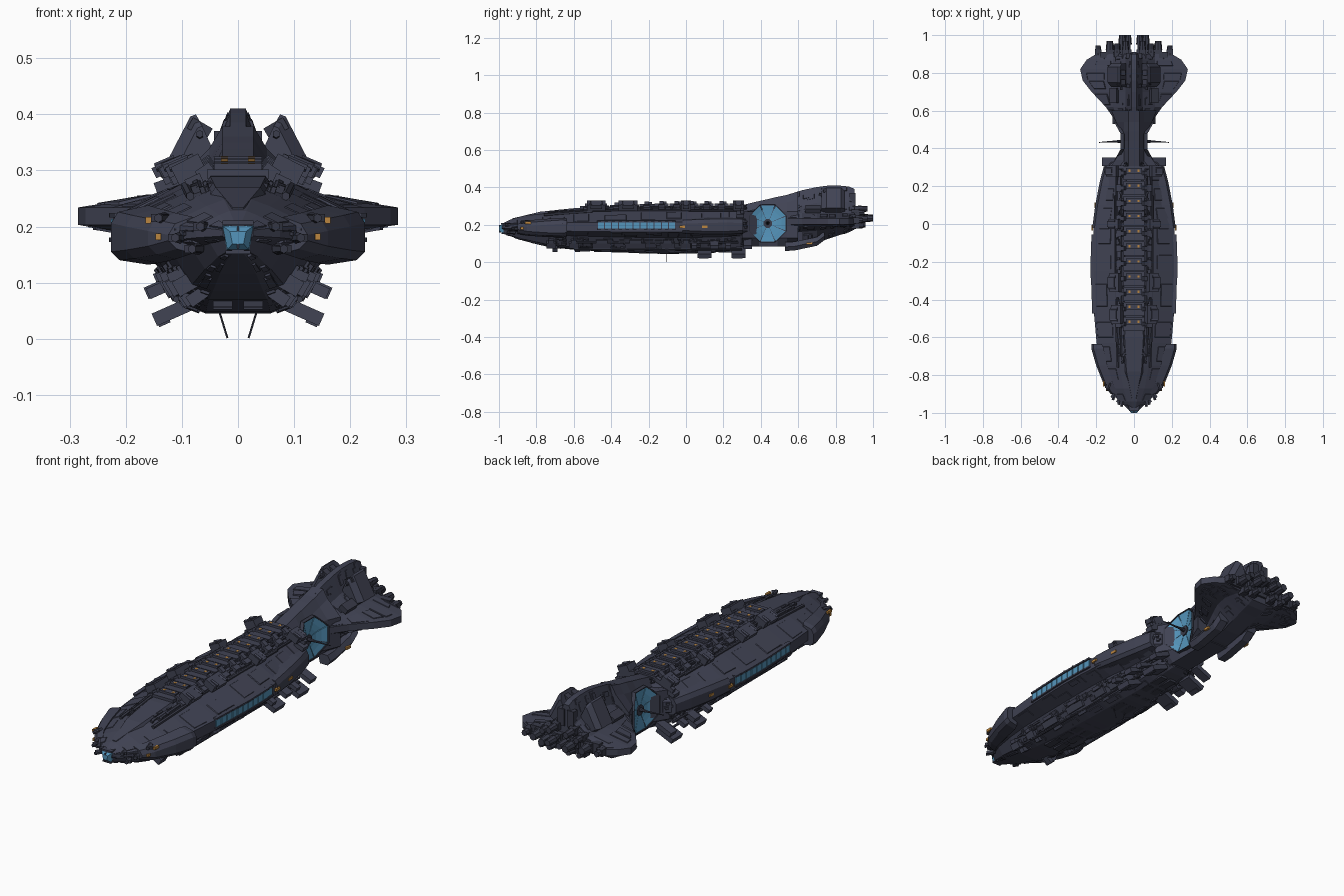
import bpy, bmesh, math, random
from mathutils import Vector as V, Matrix as M

if "Cube" in bpy.data.objects:
    bpy.data.objects.remove(bpy.data.objects["Cube"])

random.seed(7)

def material(name, c):
    m = bpy.data.materials.new(name)
    m.diffuse_color = (*c, 1)
    m.use_nodes = True
    m.node_tree.nodes["Principled BSDF"].inputs["Base Color"].default_value = m.diffuse_color
    return m

SLATE = material("slate_hull", (0.052, 0.056, 0.088))
DARK = material("dark_machinery", (0.040, 0.043, 0.066))
GLASS = material("blue_glass", (0.09, 0.30, 0.50))
AMBER = material("amber_light", (0.50, 0.24, 0.05))

def finish(name, bm, mat, mirror=True):
    if mirror:
        g = bmesh.ops.duplicate(bm, geom=bm.verts[:] + bm.edges[:] + bm.faces[:])["geom"]
        for v in g:
            if isinstance(v, bmesh.types.BMVert):
                v.co.x *= -1
    bmesh.ops.recalc_face_normals(bm, faces=bm.faces[:])
    me = bpy.data.meshes.new(name)
    bm.to_mesh(me)
    bm.free()
    me.materials.append(mat)
    ob = bpy.data.objects.new(name, me)
    bpy.context.collection.objects.link(ob)
    return ob

def box(bm, c, s, ry=0, rz=0):
    mat = M.Translation(c) @ M.Rotation(math.radians(rz), 4, 'Z') @ M.Rotation(math.radians(ry), 4, 'Y') @ M.Diagonal((*s, 1))
    bmesh.ops.create_cube(bm, size=1, matrix=mat)

def rod(bm, a, b, r1, r2=None, n=8):
    a, b = V(a), V(b)
    q = (b - a).to_track_quat('Z', 'Y').to_matrix().to_4x4()
    bmesh.ops.create_cone(bm, cap_ends=True, segments=n, radius1=r1, radius2=r1 if r2 is None else r2,
                          depth=(b - a).length, matrix=M.Translation((a + b) / 2) @ q)

def loft(bm, rings):
    rows = [[bm.verts.new(p) for p in r] for r in rings]
    n, faces = len(rows[0]), []
    for r, s in zip(rows, rows[1:]):
        for j in range(n):
            k = (j + 1) % n
            faces.append(bm.faces.new((r[j], r[k], s[k], s[j])))
    bm.faces.new(rows[0])
    bm.faces.new(rows[-1])
    return faces

def hull_shell(name, sections, panel=0.004):
    """Loft mirrored half sections, recess each panel, return right-hand strips of quads."""
    rings = [[V((x, y, z)) for x, z in h] + [V((-x, y, z)) for x, z in reversed(h)] for y, h in sections]
    bm = bmesh.new()
    faces = loft(bm, rings)
    bmesh.ops.inset_individual(bm, faces=faces, thickness=panel, depth=-0.002)
    finish(name, bm, SLATE, False)
    return [[(r[j], r[j + 1], s[j + 1], s[j]) for r, s in zip(rings, rings[1:])]
            for j in range(len(sections[0][1]) - 1)]

def plates(bm, quads, count, size, hmax):
    """Raised plates scattered over quads."""
    for a, b, c, d in quads:
        n = (c - a).cross(d - b).normalized()
        mid = (a + b + c + d) / 4
        if n.dot(mid - V((0, mid.y, 0.19))) < 0:
            n = -n
        P = lambda u, v: a.lerp(b, u).lerp(d.lerp(c, u), v)
        for _ in range(count):
            su, sv = random.uniform(*size), random.uniform(*size)
            u, v = random.uniform(0.04, 0.96 - su), random.uniform(0.04, 0.96 - sv)
            h = random.uniform(0.3, 1) * hmax
            base = [P(u, v), P(u + su, v), P(u + su, v + sv), P(u, v + sv)]
            m = sum(base, V()) / 4
            loft(bm, [[p - n * 0.004 for p in base], [p.lerp(m, 0.1) + n * h for p in base]])

# Main hull: y, half width, top, bottom
HULL = [(-.985, .027, .205, .155), (-.94, .075, .228, .14), (-.87, .125, .248, .115), (-.75, .172, .268, .085),
        (-.63, .198, .28, .07), (-.46, .213, .29, .058), (-.25, .222, .298, .048),
        (-.12, .22, .3, .045), (0, .212, .3, .046), (.1, .187, .3, .05), (.2, .172, .3, .057),
        (.29, .155, .3, .068), (.33, .11, .3, .08)]

def hull_section(w, zt, zb):
    up, dn = zt - .19, .19 - zb
    return [(.2 * w, zt), (.45 * w, zt - .2 * up), (w, .19 + .24 * up), (w, .19 - .2 * dn),
            (.66 * w, .19 - .4 * dn), (.47 * w, zb + .12 * dn), (.26 * w, zb)]

def hull_width(y):
    for a, b in zip(HULL, HULL[1:]):
        if a[0] <= y <= b[0]:
            return a[1] + (b[1] - a[1]) * (y - a[0]) / (b[0] - a[0])

strips = hull_shell("main_hull", [(y, hull_section(w, t, b)) for y, w, t, b in HULL])

# Concave waist behind the hull
WAIST = [(.3, .125, .305), (.34, .1, .315), (.39, .068, .327), (.44, .056, .338), (.49, .068, .35), (.54, .095, .36), (.6, .12, .378)]
hull_shell("waist", [(y, [(.028, t), (min(.052, w * .85), t - .04), (w, .27), (w, .13), (.05, .085)]) for y, w, t in WAIST], .003)

# Fan-shaped tail
TAIL = [(.54, .094, .36, .085), (.62, .15, .385, .09), (.7, .225, .402, .105), (.76, .272, .41, .125),
        (.82, .285, .41, .145), (.87, .25, .405, .16), (.9, .2, .392, .175)]
tail = hull_shell("tail", [(y, [(.014, t), (.045, t - .085), (min(.11, .8 * w), .262), (w, .234), (w, .203),
                                (.5 * w, .203 - .35 * (.203 - b)), (.045, b)]) for y, w, t, b in TAIL])

# Large armour plates on the smooth surfaces, machinery on shoulders and belly
bm = bmesh.new()
plates(bm, strips[1] + tail[2], 1, (.5, .8), .005)
plates(bm, strips[3] + strips[5], 2, (.3, .6), .005)
plates(bm, tail[0] + tail[1] + tail[4] + tail[5], 2, (.25, .55), .005)
finish("armour_plates", bm, SLATE)
bm = bmesh.new()
plates(bm, strips[4][3:], 9, (.08, .3), .013)
plates(bm, strips[0][3:], 9, (.08, .3), .014)
plates(bm, strips[2][1:4] + strips[2][8:], 5, (.1, .3), .008)
finish("surface_machinery", bm, DARK)

# Cheek armour beside the nose and overlapping rear side armour
def side_armour(name, rows):
    bm = bmesh.new()
    loft(bm, [[V(p) for p in ((x0, y, z1 + .012), (x1 - .012, y, z1), (x1, y, z1 - .02), (x1, y, z0 + .015),
                              (x1 - .015, y, z0), (x0, y, z0 - .008))] for y, x0, x1, z0, z1 in rows])
    finish(name, bm, SLATE)

side_armour("cheek_armour", [(-.9, .08, .124, .16, .205), (-.85, .11, .16, .15, .212), (-.75, .14, .2, .143, .22),
                             (-.66, .16, .226, .14, .226), (-.635, .17, .226, .145, .222)])
side_armour("rear_side_armour", [(-.02, .15, .221, .155, .225), (.1, .14, .205, .15, .23), (.22, .12, .182, .15, .232), (.305, .1, .16, .155, .23)])

# Nose cockpit glass with frame
bm = bmesh.new()
loft(bm, [[V((x * k, y, .18 + z * k)) for x, z in ((-.026, .02), (.026, .02), (.018, -.02), (-.018, -.02))]
          for y, k in ((-.975, 1.1), (-.986, 1.05), (-1, .55))])
finish("cockpit_glass", bm, GLASS, False)
bm = bmesh.new()
box(bm, (0, -.992, .18), (.003, .016, .04))
box(bm, (0, -.975, .207), (.055, .03, .008))
box(bm, (0, -.975, .154), (.045, .025, .006))
finish("cockpit_frame", bm, SLATE, False)

# Nose sensor pods on short stalks
bm = bmesh.new()
for x, y, z in ((.055, -.955, .2), (.1, -.92, .18), (.13, -.87, .215), (.07, -.945, .16)):
    rod(bm, (x, y + .03, z), (x + .012, y - .012, z), .011, .008, 6)
    box(bm, (x + .01, y + .01, z), (.02, .025, .014), 0, 30)
finish("nose_sensors", bm, DARK)

# Long side window strip and its frame
bm, fr = bmesh.new(), bmesh.new()
for i in range(11):
    y = -.455 + i * .038
    box(bm, (hull_width(y), y, .197), (.01, .033, .032))
    box(fr, (hull_width(y) - .001, y, .22), (.018, .04, .008))
    box(fr, (hull_width(y) - .001, y, .176), (.018, .04, .008))
finish("side_windows", bm, GLASS)
finish("side_window_frames", fr, SLATE)

# Spine deck with ribs and lamps
bm, lamps = bmesh.new(), bmesh.new()
for i in range(11):
    y = -.53 + i * .08
    z = .294 + .013 * min(1, (y + .53) / .4)
    box(bm, (0, y, z), (.11, .075, .016))
    box(bm, (0, y + .012, z + .008), (.085, .03, .02))
    for s in (-1, 1):
        box(bm, (s * .056, y, z), (.03, .022, .03), s * 35)
        box(bm, (s * .078, y, z - .014), (.03, .036, .02), s * 25)
        box(lamps, (s * .024, y + .012, z + .017), (.012, .012, .004))
finish("spine_ribs", bm, SLATE, False)
finish("spine_lamps", lamps, AMBER, False)

# Sloping foredeck in front of the spine, with side rails
bm = bmesh.new()
loft(bm, [[V((x * w, y, z)) for x, z in ((-1, z0), (-.8, z1), (.8, z1), (1, z0))]
          for y, w, z0, z1 in ((-.93, .012, .222, .234), (-.78, .05, .255, .27), (-.6, .062, .27, .289), (-.56, .06, .275, .29))])
finish("foredeck", bm, SLATE, False)

# Pipes along the shoulders
bm = bmesh.new()
for x, z, y0, y1 in ((.07, .291, -.5, .3), (.092, .277, -.5, .3), (.1, .277, -.3, .15), (.11, .07, -.6, .3), (.125, .105, -.6, .28)):
    rod(bm, (x, y0, z), (x, y1, z), .006, n=6)
rod(bm, (.085, -.76, .254), (.094, -.5, .272), .008, n=6)
rod(bm, (.07, -.7, .264), (.075, -.5, .28), .008, n=6)
finish("shoulder_pipes", bm, DARK)

# Tilted turret pods on the shoulders
bm = bmesh.new()
for y, l, x in ((-.48, .1, .088), (-.31, .1, .098), (0, .055, .1), (.28, .06, .112)):
    box(bm, (x, y, .302), (.055, l, .035), 27)
    box(bm, (x + .02, y, .304), (.04, l * .6, .02), 27)
    for k in (-.3, .3):
        rod(bm, (x, y + k * l, .32), (x + .035, y + k * l, .305), .008, n=6)
box(bm, (.1, .3, .285), (.1, .018, .02), 20)
box(bm, (.13, .29, .255), (.05, .04, .02), 20)
finish("shoulder_turrets", bm, SLATE)

# Radiator blocks hanging out from the belly
bm = bmesh.new()
for y, l in ((.1, .075), (.28, .075)):
    box(bm, (.108, y, .052), (.09, l, .024), 24)
    box(bm, (.135, y - .005, .036), (.022, l * .7, .024), 24)
    box(bm, (.125, y + .05, .098), (.085, l * .6, .022), 24)
    box(bm, (.128, y - .055, .094), (.07, .03, .02), 24)
for y, l in ((-.72, .05), (-.6, .05), (-.45, .1), (-.27, .11), (-.1, .08), (.0, .05)):
    k = hull_width(y) / .22
    box(bm, (.11 * k, y, .1), (.05, l, .03), 30)
    box(bm, (.125 * k, y, .118), (.05, l * .6, .016), 24)
    box(bm, (.09 * k, y + .02, .075), (.035, l * .5, .022), 35)
finish("belly_radiators", bm, SLATE)

# Belly keel halves and thin whip antennas
bm = bmesh.new()
for i in range(9):
    box(bm, (.027, -.55 + i * .095, .053 + .0025 * abs(i - 5)), (.035, .075, .016))
finish("keel_blocks", bm, DARK)
bm = bmesh.new()
rod(bm, (.037, -.105, .06), (.019, -.105, .001), .002, n=5)
rod(bm, (.05, .437, .21), (.1, .437, .21), .012, .005)
rod(bm, (.1, .437, .21), (.185, .432, .214), .005, .002)
finish("antennas", bm, DARK)

# Concave round side windows following the waist, split in wedges
def dish(r, a, lift):
    y, z = r * math.cos(a), r * math.sin(a)
    return V((.057 + 4 * y * y + lift, .437 + y, .207 + z))

def dish_ring(bm, r0, r1, gap, t, n=8):
    for i in range(n):
        a, b = (math.tau * (i + .5 + k) / n + s * gap for k, s in ((0, 1), (1, -1)))
        for k in range(3):
            p, q = r0 + (r1 - r0) * k / 3, r0 + (r1 - r0) * (k + 1) / 3
            loft(bm, [[dish(p, a, l), dish(q, a, l), dish(q, b, l), dish(p, b, l)] for l in (-.012, t)])

bm = bmesh.new()
dish_ring(bm, .025, .104, .02, .004)
finish("round_windows", bm, GLASS)
bm = bmesh.new()
dish_ring(bm, .104, .109, 0, .007)
dish_ring(bm, .004, .025, 0, .009)
finish("round_window_frames", bm, DARK)

# Upright tail panels and turrets beside the dorsal ridge
bm = bmesh.new()
prof = [(.03, .3), (.05, .345), (.075, .4), (.085, .396), (.14, .29), (.1, .262)]
loft(bm, [[V((x * k, y, .26 + (z - .26) * k)) for x, z in prof] for y, k in ((.725, .85), (.75, 1), (.83, 1), (.85, .85))])
for i in range(3):
    box(bm, (.096 + i * .014, .79, .36 - i * .028), (.018, .05, .012), 64)
finish("tail_panels", bm, SLATE)
bm = bmesh.new()
for y in (.75, .8):
    box(bm, (.068, y, .375), (.04, .03, .022), -30)
    rod(bm, (.068, y, .36), (.068, y - .04, .365), .007, n=6)
box(bm, (.105, .68, .285), (.04, .08, .025), 30)
finish("tail_turrets", bm, DARK)

# Slanted pods under the tail
bm = bmesh.new()
loft(bm, [[V((x, y, z + dz)) for x, dz in ((.05, .035), (.1, .035), (.115, .01), (.1, -.012), (.06, -.012))]
          for y, z in ((.53, .072), (.58, .075), (.7, .1), (.74, .13))])
finish("lower_tail_pods", bm, SLATE)

# Engine nozzles in two rows across the stern
bm = bmesh.new()
for x, y1, z, r in ((.03, 1, .24, .017), (.062, 1, .235, .02), (.128, .97, .232, .02), (.19, .945, .224, .016),
                    (.045, .97, .285, .017), (.09, .955, .265, .016), (.05, .96, .2, .016), (.1, .95, .195, .015)):
    rod(bm, (x, .86, z), (x, y1 - .035, z), r * .75)
    rod(bm, (x, y1 - .05, z), (x, y1, z), r * 1.1, r * .85)
    box(bm, (x, .905, z), (r * 2.1, .04, r * 2))
box(bm, (.09, .895, .23), (.18, .03, .05))
box(bm, (.025, .89, .33), (.035, .03, .08))
finish("engine_nozzles", bm, DARK)

# Raised ribs on the tail wings
bm = bmesh.new()
for x, y, l in ((.15, .77, .2), (.19, .79, .17), (.23, .8, .12)):
    box(bm, (x, y, .251 - (x - .11) * .16), (.012, l, .01), 9)
    box(bm, (x, y, .19 + (x - .15) * .12), (.014, l * .8, .012), -8)
finish("wing_ribs", bm, SLATE)

# Amber running lights
bm = bmesh.new()
for x, y, z in ((.142, -.87, .182), (.16, -.845, .211), (.221, -.02, .19), (.203, .1, .19), (.116, .66, .1)):
    box(bm, (x, y, z), (.01, .03, .012))
finish("running_lights", bm, AMBER)
